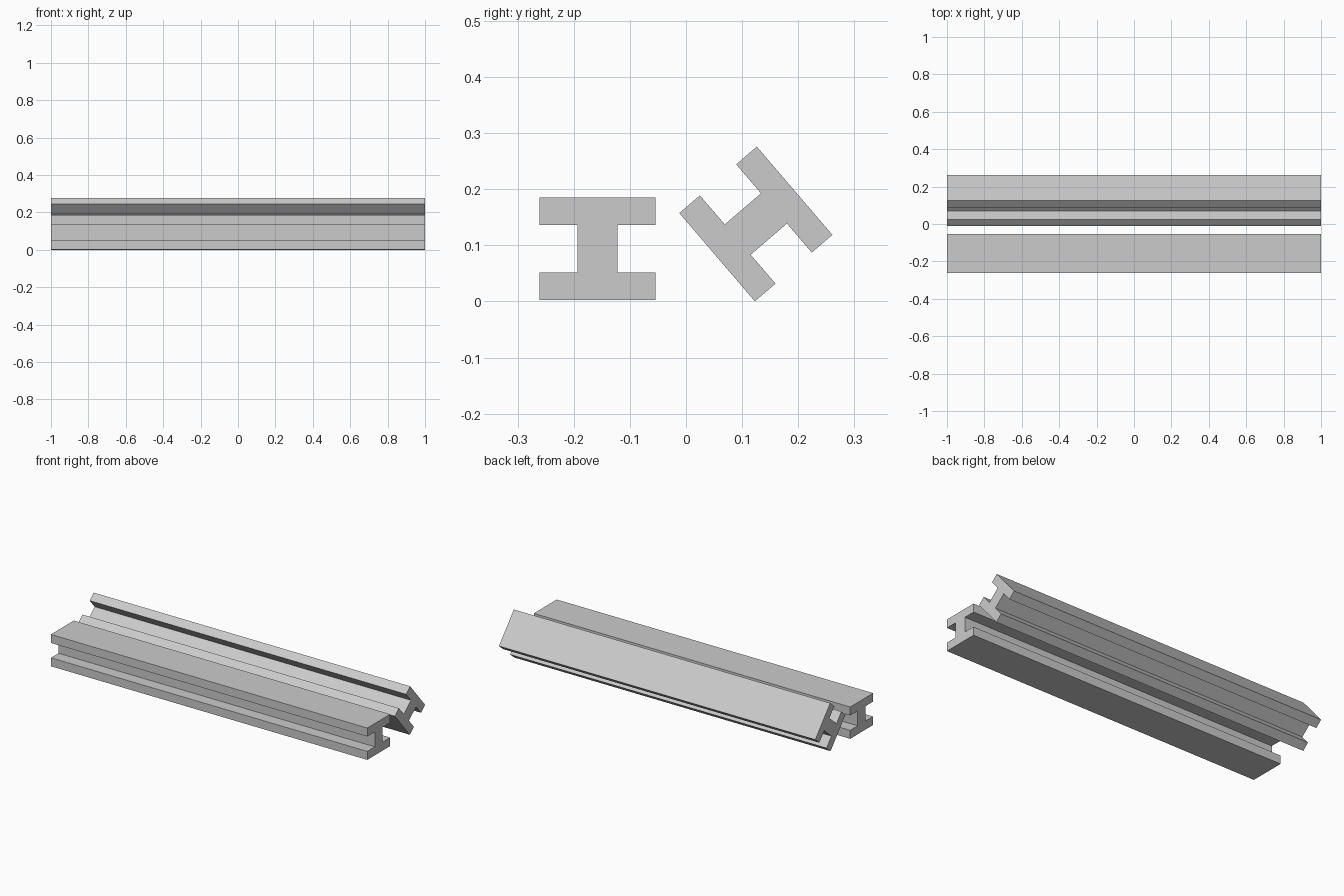
import bpy, bmesh, math

if "Cube" in bpy.data.objects:
    bpy.data.objects.remove(bpy.data.objects["Cube"])

LENGTH = 2.0
HALF_W, HALF_H = 0.1035, 0.091   # flange half width, section half height
HALF_WEB, FLANGE = 0.0355, 0.0485  # web half thickness, flange thickness


def i_beam(name, y, z, angle):
    """Extrude an I-shaped section along x, then tilt it about its own axis."""
    inner = HALF_H - FLANGE
    quarter = [(HALF_WEB, inner), (HALF_W, inner), (HALF_W, HALF_H)]
    right = [(a, -b) for a, b in reversed(quarter)] + quarter
    profile = right + [(-a, -b) for a, b in right]

    bm = bmesh.new()
    section = bm.faces.new([bm.verts.new((-LENGTH / 2, a, b)) for a, b in profile])
    ext = bmesh.ops.extrude_face_region(bm, geom=[section], use_keep_orig=True)
    new_verts = [g for g in ext["geom"] if isinstance(g, bmesh.types.BMVert)]
    bmesh.ops.translate(bm, verts=new_verts, vec=(LENGTH, 0, 0))
    bmesh.ops.recalc_face_normals(bm, faces=bm.faces)
    mesh = bpy.data.meshes.new(name)
    bm.to_mesh(mesh)
    bm.free()

    obj = bpy.data.objects.new(name, mesh)
    obj.location = (0, y, z)
    obj.rotation_euler = (math.radians(angle), 0, 0)
    bpy.context.collection.objects.link(obj)
    return obj


# Beam standing upright on its flange, and one tipped over behind it
i_beam("upright_beam", -0.1575, 0.094, 0)
i_beam("tilted_beam", 0.1245, 0.138, -49.4)
